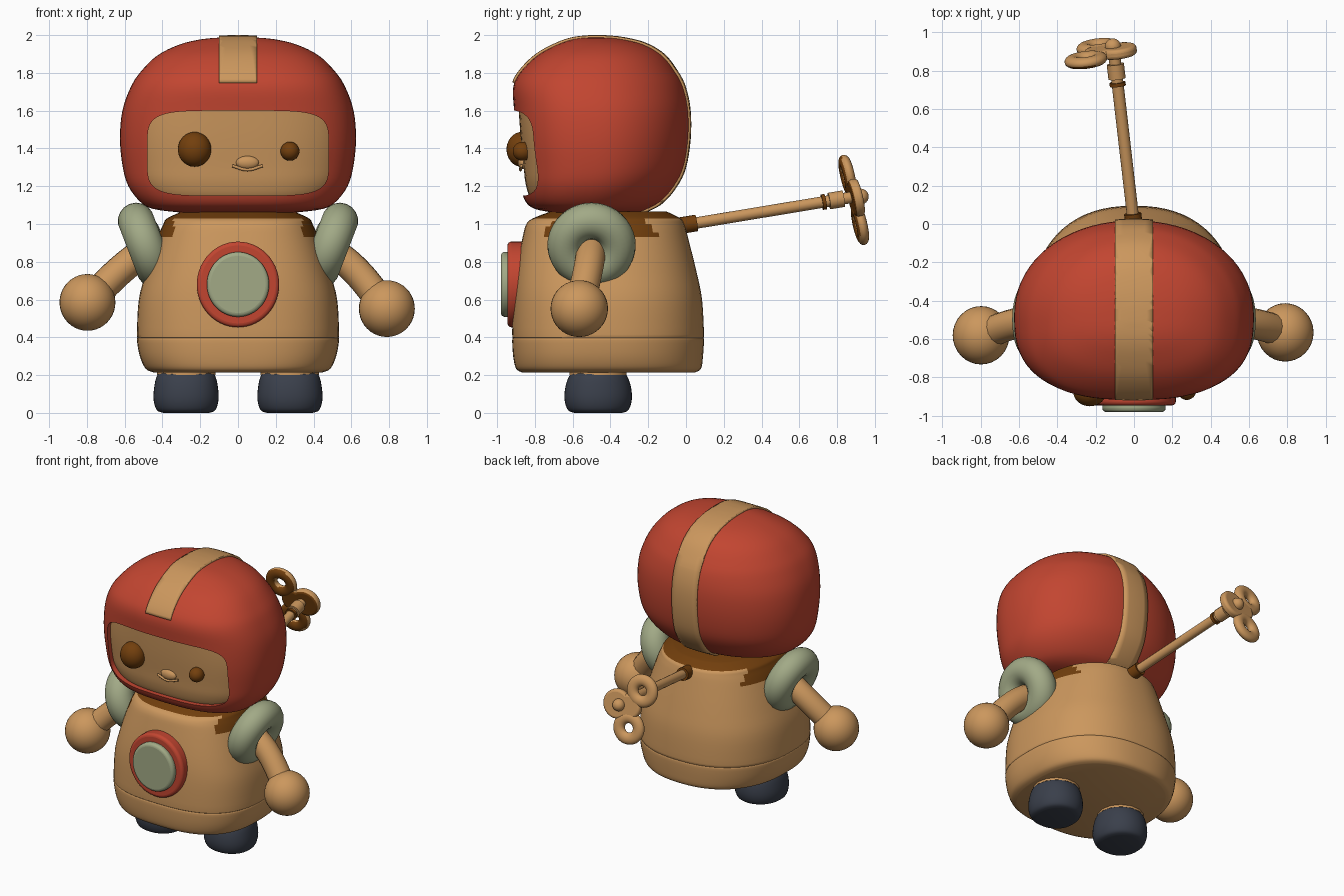
import bpy, bmesh, math
from mathutils import Vector, Matrix

if "Cube" in bpy.data.objects:
    bpy.data.objects.remove(bpy.data.objects["Cube"])


def material(name, rgb):
    m = bpy.data.materials.new(name)
    m.use_nodes = True
    m.diffuse_color = (*rgb, 1)
    m.node_tree.nodes["Principled BSDF"].inputs["Base Color"].default_value = (*rgb, 1)
    return m


TAN = material("warm tan", (0.60, 0.31, 0.11))
RED = material("brick red", (0.54, 0.06, 0.03))
GREEN = material("sage green", (0.36, 0.40, 0.24))
NAVY = material("dark navy", (0.042, 0.05, 0.07))
BROWN = material("dark brown", (0.17, 0.05, 0.004))


def finish(ob, name, *mats, angle=40):
    ob.name = name
    ob.data.materials.clear()
    for m in mats:
        ob.data.materials.append(m)
    bpy.ops.object.select_all(action='DESELECT')
    ob.select_set(True)
    bpy.context.view_layer.objects.active = ob
    bpy.ops.object.shade_smooth_by_angle(angle=math.radians(angle))
    return ob


def from_bmesh(bm, name, *mats, angle=40):
    bmesh.ops.recalc_face_normals(bm, faces=bm.faces)
    me = bpy.data.meshes.new(name)
    bm.to_mesh(me)
    bm.free()
    ob = bpy.data.objects.new(name, me)
    bpy.context.collection.objects.link(ob)
    return finish(ob, name, *mats, angle=angle)


def smooth_rows(rows, steps=4):
    """Catmull-Rom interpolation between section rows."""
    pts = [Vector(r) for r in [rows[0]] + rows + [rows[-1]]]
    out = []
    for a, b, c, d in zip(pts, pts[1:], pts[2:], pts[3:]):
        for i in range(steps):
            t = i / steps
            out.append(0.5 * (2 * b + (c - a) * t + (2 * a - 5 * b + 4 * c - d) * t * t
                              + (3 * b - a - 3 * c + d) * t ** 3))
    return out + [pts[-1]]


def power(v, n):
    return math.copysign(abs(v) ** (2 / n), v)


def loft(rows, grow=0.0, n_front=2.7, n_back=2.1, segs=72):
    """Stack of rounded sections; each row is (z, half width, front y, back y)."""
    bm = bmesh.new()
    mid = (rows[0][0] + rows[-1][0]) / 2
    half = (rows[-1][0] - rows[0][0]) / 2
    rings = []
    for z, hx, yf, yb in smooth_rows(rows):
        hx, yf, yb = hx + grow, yf - grow, yb + grow
        yc = yf + (yb - yf) * 0.46
        ring = []
        for i in range(segs):
            a = math.tau * i / segs
            c, s = math.cos(a), math.sin(a)
            n = n_front if s < 0 else n_back
            depth = yc - yf if s < 0 else yb - yc
            ring.append(bm.verts.new((hx * power(c, n), yc + depth * power(s, n),
                                      mid + (z - mid) * (1 + grow / half))))
        rings.append(ring)
    for r, q in zip(rings, rings[1:]):
        for i in range(segs):
            j = (i + 1) % segs
            bm.faces.new((r[i], r[j], q[j], q[i]))
    bm.faces.new(rings[0])
    bm.faces.new(rings[-1])
    return bm


def ball(name, mat, loc, scale):
    bpy.ops.mesh.primitive_uv_sphere_add(segments=32, ring_count=20, location=loc)
    ob = bpy.context.object
    ob.scale = scale
    return finish(ob, name, mat)


def tube(name, mat, points, radius):
    cu = bpy.data.curves.new(name, 'CURVE')
    cu.dimensions = '3D'
    cu.bevel_depth, cu.bevel_resolution, cu.use_fill_caps = radius, 5, True
    sp = cu.splines.new('BEZIER')
    sp.bezier_points.add(len(points) - 1)
    for bp, p in zip(sp.bezier_points, points):
        bp.co = p
        bp.handle_left_type = bp.handle_right_type = 'AUTO'
    ob = bpy.data.objects.new(name, cu)
    bpy.context.collection.objects.link(ob)
    bpy.ops.object.select_all(action='DESELECT')
    ob.select_set(True)
    bpy.context.view_layer.objects.active = ob
    bpy.ops.object.convert(target='MESH')
    return finish(bpy.context.object, name, mat)


def torus(name, mats, loc, rot, major, minor, flat=1.0):
    bpy.ops.mesh.primitive_torus_add(major_segments=40, minor_segments=18, location=loc,
                                     rotation=rot, major_radius=major, minor_radius=minor)
    ob = bpy.context.object
    ob.scale.z = flat
    return finish(ob, name, *mats)


# Helmet with a rounded face opening
HEAD = [(1.06, .3, -.7, -.25), (1.08, .45, -.8, -.2), (1.12, .52, -.85, -.13),
        (1.2, .58, -.875, -.06), (1.3, .61, -.885, -.01), (1.45, .625, -.9, .015),
        (1.6, .612, -.91, .015), (1.72, .57, -.915, -.01), (1.8, .52, -.88, -.05),
        (1.89, .43, -.79, -.12), (1.95, .31, -.68, -.22), (1.98, .18, -.59, -.34),
        (1.99, .03, -.5, -.44)]
helmet = from_bmesh(loft(HEAD), "helmet", RED)
bm = bmesh.new()
edge = [bm.verts.new((.48 * power(math.cos(a), 5), -1.2, 1.375 + .225 * power(math.sin(a), 5)))
        for a in (math.tau * i / 64 for i in range(64))]
prism = bmesh.ops.extrude_face_region(bm, geom=[bm.faces.new(edge)])
bmesh.ops.translate(bm, vec=(0, .68, 0),
                    verts=[v for v in prism["geom"] if isinstance(v, bmesh.types.BMVert)])
cutter = from_bmesh(bm, "face_cutter", RED)
cutter.hide_render = True
cut = helmet.modifiers.new("face_opening", 'BOOLEAN')
cut.operation, cut.object, cut.solver = 'DIFFERENCE', cutter, 'EXACT'
bpy.context.view_layer.objects.active = helmet
bpy.ops.object.modifier_apply(modifier=cut.name)
bpy.data.objects.remove(cutter)
finish(helmet, "helmet", RED)

# Face behind the opening
from_bmesh(loft(HEAD, -.025), "face", TAN)
ball("right_eye", BROWN, (-.23, -.87, 1.395), (.088, .08, .092))
ball("left_eye", BROWN, (.275, -.865, 1.385), (.05, .052, .05))
ball("nose", TAN, (.05, -.865, 1.325), (.06, .025, .035))
tube("mouth", TAN, [(-.03, -.874, 1.308), (.05, -.876, 1.287), (.13, -.872, 1.308)], .008)

# Stripe over the helmet
bm = loft(HEAD, .01)
for co, no in (((.1, 0, 0), (1, 0, 0)), ((-.1, 0, 0), (-1, 0, 0))):
    bmesh.ops.bisect_plane(bm, geom=bm.verts[:] + bm.edges[:] + bm.faces[:],
                           plane_co=co, plane_no=no, clear_outer=True)
bmesh.ops.bisect_plane(bm, geom=bm.verts[:] + bm.edges[:] + bm.faces[:],
                       plane_co=(0, 0, 1.75), plane_no=(0, 0, 1))
drop = [f for f in bm.faces if f.calc_center_median().z < 1.75
        and f.calc_center_median().y < -.45]
bmesh.ops.delete(bm, geom=drop, context='FACES')
stripe = from_bmesh(bm, "helmet_stripe", TAN)
solid = stripe.modifiers.new("thickness", 'SOLIDIFY')
solid.thickness, solid.offset = .018, -1

# Body with a seam groove and a brown collar
BODY = [(.215, .45, -.87, .05), (.235, .49, -.9, .08), (.3, .52, -.915, .09),
        (.385, .535, -.92, .095), (.4, .529, -.913, .089), (.415, .535, -.92, .095),
        (.6, .525, -.915, .085), (.75, .485, -.9, .055), (.93, .425, -.865, .01),
        (1.0, .395, -.845, -.01), (1.03, .375, -.81, -.03), (1.065, .3, -.72, -.1)]
body = from_bmesh(loft(BODY, n_back=2.3), "body", TAN, BROWN)
for f in body.data.polygons:
    if f.center.z > 1.03 or (f.center.z > .93 and abs(f.center.x) > .34):
        f.material_index = 1

# Chest dial
for name, mat, y, depth, r in (("dial_ring", RED, -.90, .09, .218),
                               ("dial_face", GREEN, -.93, .1, .165)):
    bpy.ops.mesh.primitive_cylinder_add(vertices=56, radius=r, depth=depth,
                                        location=(0, y, .68), rotation=(math.pi / 2, 0, 0))
    disc = bpy.context.object
    disc.scale.y = 1.04
    bev = disc.modifiers.new("rounding", 'BEVEL')
    bev.width, bev.segments, bev.limit_method = .02, 4, 'ANGLE'
    finish(disc, name, mat, angle=50)

# Arms, shoulders and feet
FOOT = [(.0, .12, -.59, -.34), (.015, .155, -.625, -.305), (.07, .172, -.643, -.287),
        (.14, .168, -.638, -.292), (.2, .152, -.615, -.315), (.25, .11, -.57, -.36)]
for side, s, hand in (("left", 1, (.788, -.565, .552)), ("right", -1, (-.797, -.58, .585))):
    torus(side + "_shoulder", [GREEN], (s * .49, -.5, .888),
          (0, s * math.radians(111), 0), .137, .097)
    ball(side + "_shoulder_core", GREEN, (s * .47, -.5, .89), (.07, .14, .14))
    tube(side + "_arm", TAN, [(s * .46, -.5, .88), (s * .6, -.515, .775), hand], .08)
    ball(side + "_hand", TAN, hand, (.148, .152, .15))
    foot = from_bmesh(loft(FOOT, n_front=2.2, segs=40), side + "_foot", NAVY)
    foot.location.x = s * .275
    tube(side + "_ankle", TAN, [(s * .275, -.465, .2), (s * .275, -.465, .24)], .155)

# Winding key: shaft, collars and three-lobed handle
base, tip = Vector((.005, -.05, .988)), Vector((-.105, .9, 1.145))


def along(t):
    return base.lerp(tip, t)


tube("key_shaft", TAN, [base, along(.5), tip], .031)
tube("key_base_collar", BROWN, [along(.02), along(.11)], .045)
tube("key_end_collar", BROWN, [along(.81), along(.83)], .042)
tube("key_socket", TAN, [along(.85), along(.93)], .045)
ball("key_bolt", TAN, tip + Vector((-.005, .025, 0)), (.042, .042, .042))

u = Vector((.99, .12, 0)).normalized()
v = Vector((0, -.22, .97)).normalized()
w = u.cross(v).normalized()
v = w.cross(u)
frame = Matrix((u, v, w)).transposed()
centre = Vector((-.175, .893, 1.13))
handle = []
for name, a, b in (("key_upper_loop", -.08, .13), ("key_lower_loop", -.01, -.135)):
    handle.append(torus(name, [TAN, BROWN], centre + u * a + v * b,
                        frame.to_euler(), .072, .04, .75))
for name, a, b, r in (("key_side_lobe", .09, .01, .1), ("key_web", -.0, .01, .085)):
    bpy.ops.mesh.primitive_cylinder_add(vertices=40, radius=r, depth=.052,
                                        location=centre + u * a + v * b,
                                        rotation=frame.to_euler())
    bev = bpy.context.object.modifiers.new("rounding", 'BEVEL')
    bev.width, bev.segments, bev.limit_method = .018, 4, 'ANGLE'
    handle.append(finish(bpy.context.object, name, TAN, BROWN, angle=50))
# The side of the handle facing the body is brown
for ob in handle:
    inward = ob.rotation_euler.to_matrix().transposed() @ Vector((0, -1, 0))
    for f in ob.data.polygons:
        if f.normal.dot(inward) > .6:
            f.material_index = 1
